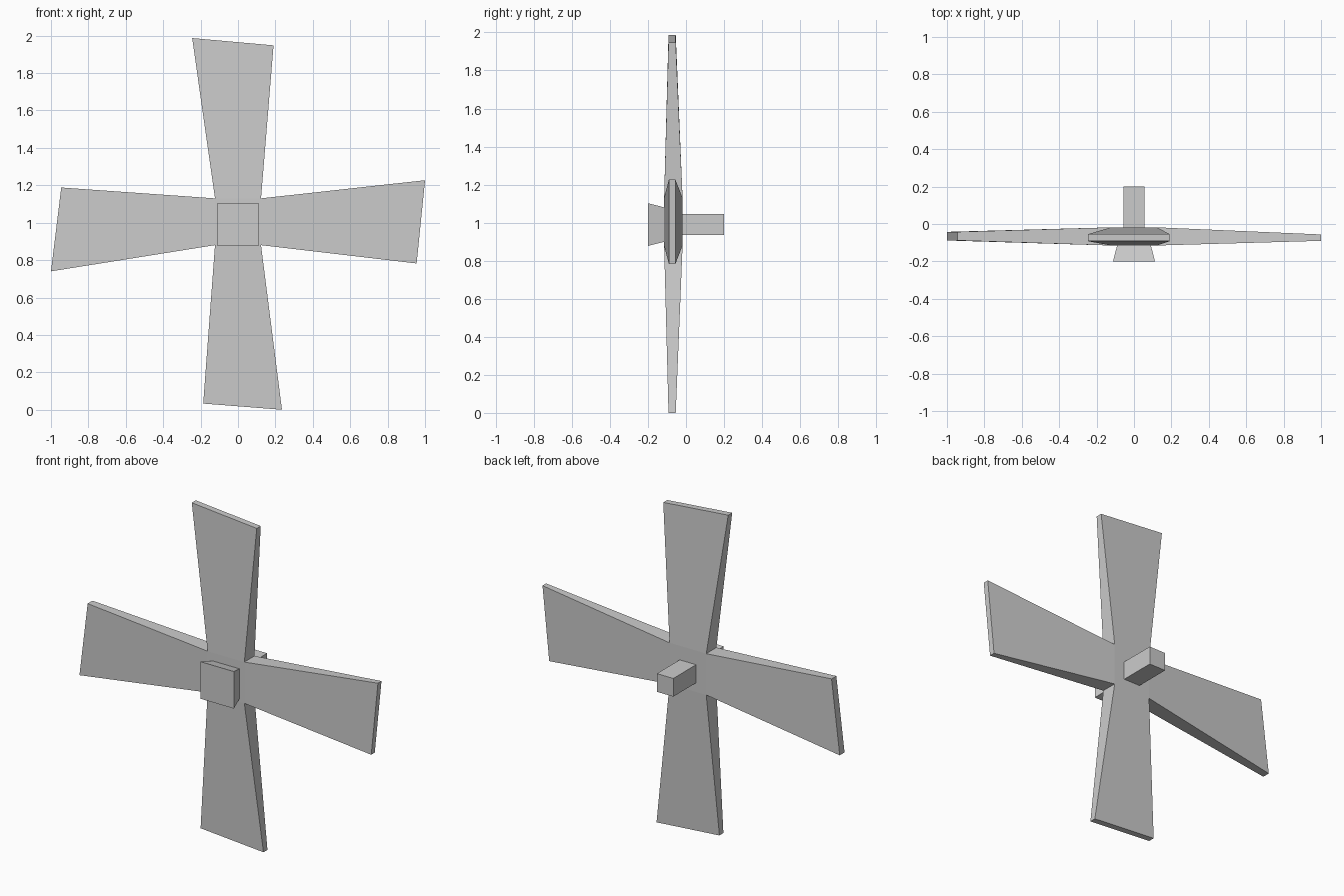
import bpy
import bmesh

if "Cube" in bpy.data.objects:
    bpy.data.objects.remove(bpy.data.objects["Cube"], do_unlink=True)

grey = bpy.data.materials.new("plain grey")
grey.use_nodes = True
grey.diffuse_color = (0.6, 0.6, 0.6, 1)
grey.node_tree.nodes["Principled BSDF"].inputs["Base Color"].default_value = (0.6, 0.6, 0.6, 1)


def finish(name, bm):
    """Turn the bmesh into a named, flat-shaded object."""
    bmesh.ops.recalc_face_normals(bm, faces=bm.faces)
    mesh = bpy.data.meshes.new(name)
    bm.to_mesh(mesh)
    bm.free()
    mesh.materials.append(grey)
    bpy.context.collection.objects.link(bpy.data.objects.new(name, mesh))


def tapered_block(name, front, back, half_front, half_back, z):
    """Square block running along y, with its own size at each end."""
    bm = bmesh.new()
    bmesh.ops.create_cube(bm, size=2)
    for v in bm.verts:
        half = half_front if v.co.y < 0 else half_back
        v.co = (v.co.x * half, front if v.co.y < 0 else back, z + v.co.z * half)
    finish(name, bm)


# Sails: a square core with four flaring, thinning blades
bm = bmesh.new()


def pair(x, z, front, back):
    return bm.verts.new((x, front, z)), bm.verts.new((x, back, z))


core = [pair(x, z, -0.115, -0.018)
        for x, z in ((-0.123, 1.13), (0.123, 1.13), (0.123, 0.88), (-0.123, 0.88))]
for side in (0, 1):
    bm.faces.new([c[side] for c in core])

# Two tip corners of each blade, clockwise from the top, then front and back
tips = [
    ((-0.245, 1.987), (0.19, 1.948), -0.092, -0.054),
    ((1.0, 1.227), (0.955, 0.782), -0.09, -0.056),
    ((0.235, 0.0), (-0.186, 0.033), -0.092, -0.054),
    ((-1.0, 0.74), (-0.945, 1.188), -0.088, -0.042),
]
for i, (p, q, front, back) in enumerate(tips):
    a, b = core[i], core[(i + 1) % 4]
    c, d = pair(*q, front, back), pair(*p, front, back)
    for side in (0, 1):
        bm.faces.new((a[side], b[side], c[side], d[side]))
    for m, n in ((b, c), (c, d), (d, a)):
        bm.faces.new((m[0], n[0], n[1], m[1]))
finish("sails", bm)

# Hub cap in front and drive shaft behind
tapered_block("hub_cap", -0.2, -0.113, 0.112, 0.09, 0.99)
tapered_block("drive_shaft", -0.02, 0.2, 0.055, 0.055, 0.99)
